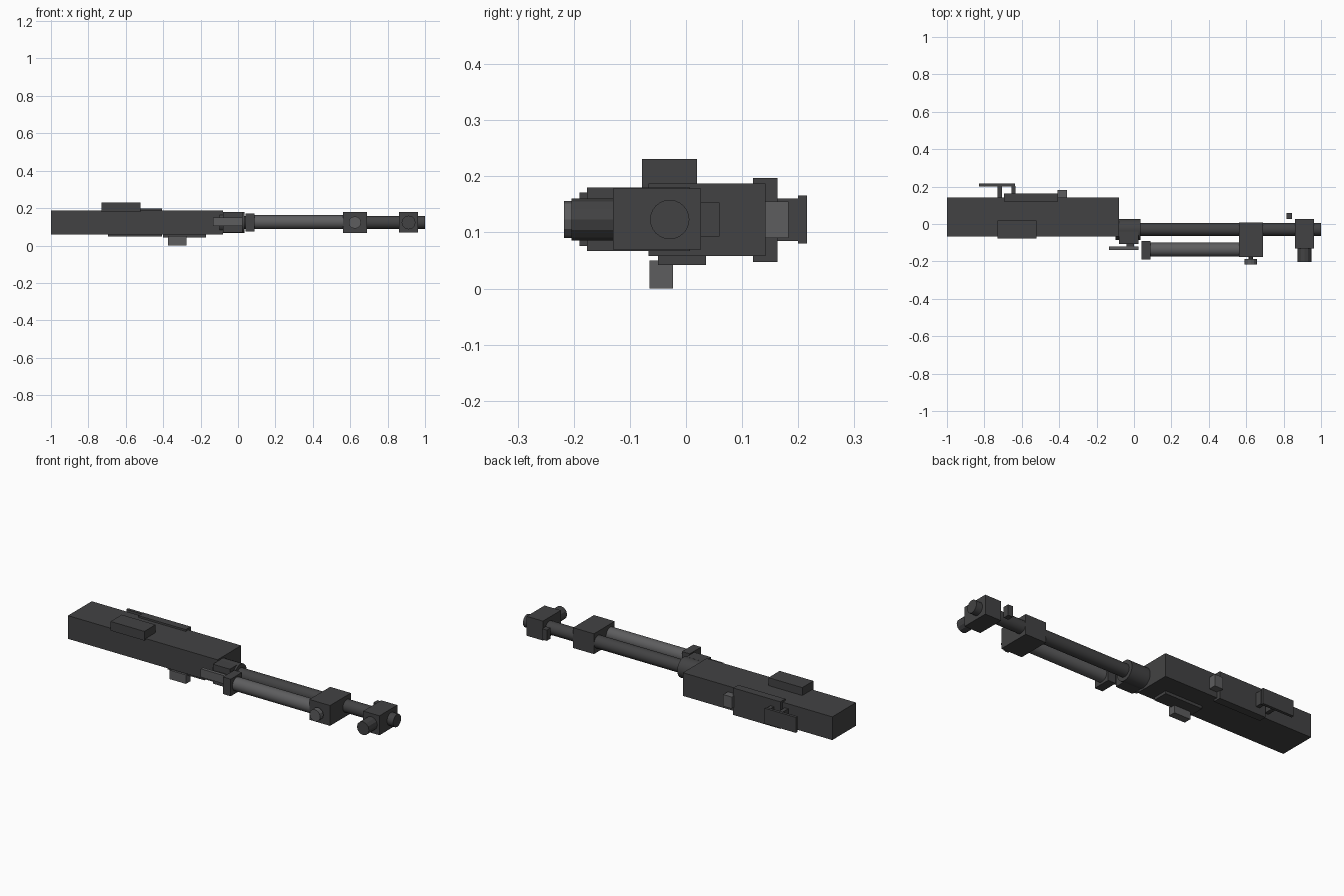
import bpy, math

if "Cube" in bpy.data.objects:
    bpy.data.objects.remove(bpy.data.objects["Cube"])


def material(name, value):
    m = bpy.data.materials.new(name)
    m.diffuse_color = (value, value, value * 1.03, 1)
    m.use_nodes = True
    m.node_tree.nodes["Principled BSDF"].inputs["Base Color"].default_value = m.diffuse_color
    return m


DARK = material("dark_steel", 0.055)
LIGHT = material("worn_steel", 0.11)


def box(name, x, y, z, mat=DARK):
    """Box from (min, max) ranges on each axis."""
    bpy.ops.mesh.primitive_cube_add(
        size=1, location=[(a + b) / 2 for a, b in (x, y, z)])
    ob = bpy.context.object
    ob.name = name
    ob.scale = [b - a for a, b in (x, y, z)]
    bpy.ops.object.transform_apply(location=False, rotation=False, scale=True)
    ob.data.materials.append(mat)
    return ob


def rod(name, axis, span, c, r, sides, mat=DARK):
    """Cylinder along x (c = y, z) or along y (c = x, z)."""
    mid = sum(span) / 2
    loc = (mid, c[0], c[1]) if axis == 'x' else (c[0], mid, c[1])
    rot = (0, math.pi / 2, 0) if axis == 'x' else (math.pi / 2, 0, 0)
    bpy.ops.mesh.primitive_cylinder_add(
        vertices=sides, radius=r, depth=span[1] - span[0],
        location=loc, rotation=rot)
    ob = bpy.context.object
    ob.name = name
    ob.data.materials.append(mat)
    if sides > 12:
        bpy.ops.object.shade_smooth_by_angle()
    return ob


# Main body with its top and bottom fittings
box("receiver", (-1, -0.08), (-0.067, 0.142), (0.058, 0.187))
box("top_cover_block", (-0.73, -0.522), (-0.078, 0.02), (0.18, 0.231))
box("bottom_plate", (-0.40, -0.17), (-0.05, 0.036), (0.042, 0.065))
box("bottom_lug", (-0.375, -0.275), (-0.065, -0.023), (0, 0.05), LIGHT)

# Far side plate, knob and grip bar on two posts
box("side_plate", (-0.695, -0.405), (0.119, 0.163), (0.047, 0.197))
box("side_knob", (-0.41, -0.357), (0.13, 0.183), (0.09, 0.155), LIGHT)
box("grip_bar", (-0.828, -0.635), (0.2, 0.216), (0.08, 0.166))
for i, x in enumerate((-0.718, -0.645)):
    box(f"grip_post_{i + 1}", (x - 0.011, x + 0.011), (0.135, 0.202),
        (0.085, 0.16))

# Barrel and its collar
rod("barrel", 'x', (-0.12, 1.0), (-0.029, 0.123), 0.035, 24)
rod("barrel_collar", 'x', (-0.10, 0.035), (-0.029, 0.123), 0.056, 24)
box("handle_block", (-0.08, 0.025), (-0.107, -0.04), (0.07, 0.178))
box("handle_stem", (-0.04, 0.0), (-0.125, -0.10), (0.11, 0.145))
box("barrel_handle", (-0.133, 0.025), (-0.138, -0.119), (0.104, 0.15), LIGHT)

# Side tube between its clamp and the mid block
rod("side_tube", 'x', (0.06, 0.60), (-0.137, 0.125), 0.037, 24, LIGHT)
box("tube_clamp", (0.04, 0.088), (-0.19, -0.09), (0.076, 0.171))
box("mid_block", (0.562, 0.69), (-0.176, 0.007), (0.067, 0.18))
rod("mid_block_knob", 'y', (-0.217, -0.188), (0.625, 0.123), 0.033, 12, LIGHT)
rod("mid_block_stem", 'y', (-0.19, -0.17), (0.625, 0.123), 0.012, 8)

# Front block, knob and small side post
box("front_block", (0.862, 0.962), (-0.13, 0.027), (0.07, 0.178))
rod("front_knob", 'y', (-0.204, -0.12), (0.912, 0.123), 0.037, 12)
box("front_post", (0.815, 0.845), (0.026, 0.06), (0.093, 0.153))
